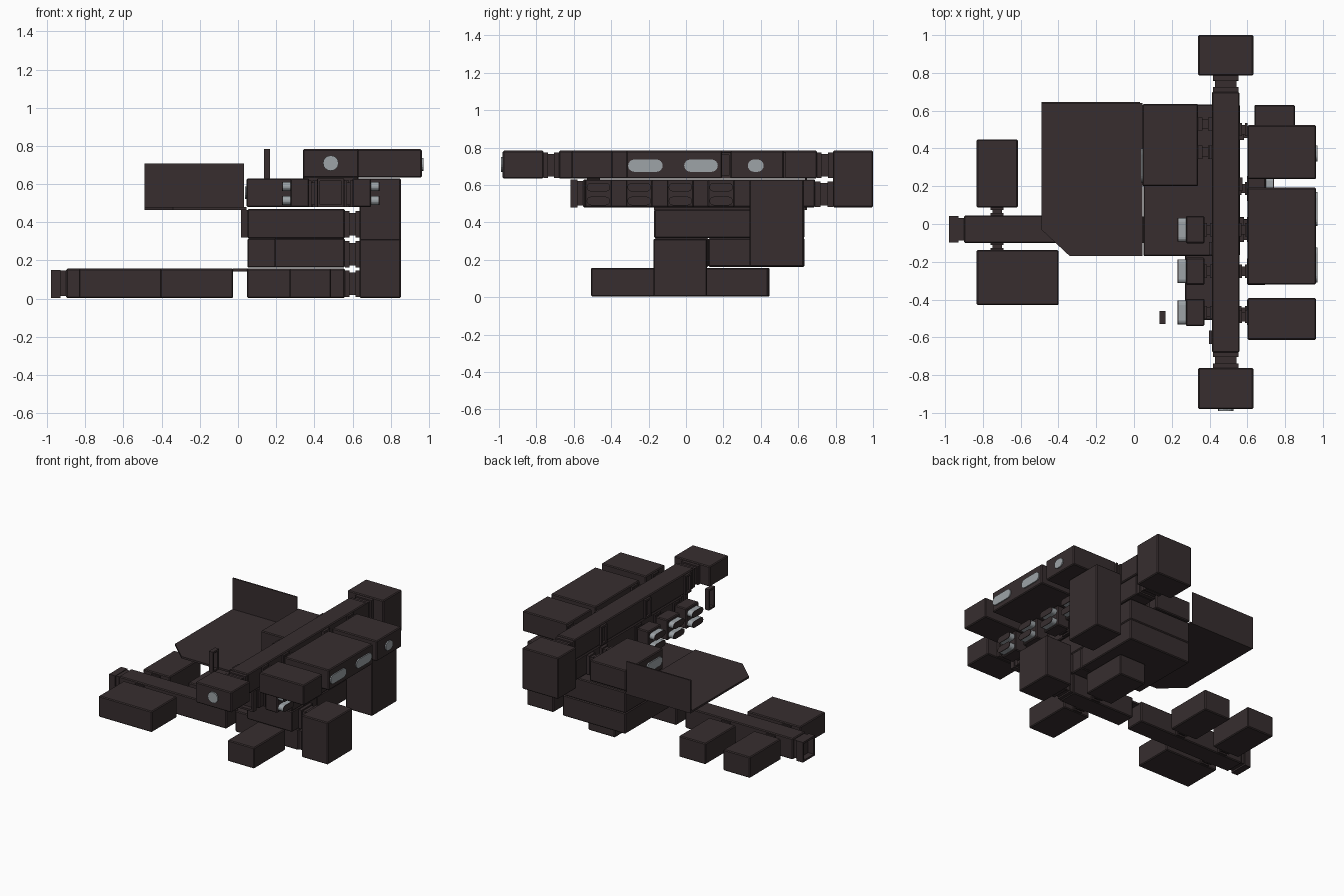
import bpy, bmesh, math

if "Cube" in bpy.data.objects:
    bpy.data.objects.remove(bpy.data.objects["Cube"])


def make_mat(name, col):
    m = bpy.data.materials.new(name)
    m.diffuse_color = (*col, 1)
    m.use_nodes = True
    m.node_tree.nodes["Principled BSDF"].inputs["Base Color"].default_value = m.diffuse_color
    return m


HULL = make_mat("dark hull", (0.038, 0.027, 0.028))
GLASS = make_mat("pale glass", (0.34, 0.37, 0.39))


def finish(name, bm, mat, bevel=0):
    bmesh.ops.recalc_face_normals(bm, faces=bm.faces)
    me = bpy.data.meshes.new(name)
    bm.to_mesh(me)
    bm.free()
    me.materials.append(mat)
    ob = bpy.data.objects.new(name, me)
    bpy.context.collection.objects.link(ob)
    if bevel:
        mod = ob.modifiers.new("edge", 'BEVEL')
        mod.width = bevel
        mod.segments = 1
    return ob


def add_box(bm, x0, x1, y0, y1, z0, z1):
    for v in bmesh.ops.create_cube(bm, size=1)["verts"]:
        v.co = (x1 if v.co.x > 0 else x0, y1 if v.co.y > 0 else y0, z1 if v.co.z > 0 else z0)


def boxes(name, *dims, bevel=0.006, mat=HULL):
    bm = bmesh.new()
    for d in dims:
        add_box(bm, *d)
    return finish(name, bm, mat, bevel)


def ring(name, axis, a, b, c, w, z0, z1, t=0.014):
    """Hollow door frame from a to b along the axis, centred on c across it."""
    parts = [(c - w / 2, c - w / 2 + t, z0, z1), (c + w / 2 - t, c + w / 2, z0, z1),
             (c - w / 2 + t, c + w / 2 - t, z0, z0 + t), (c - w / 2 + t, c + w / 2 - t, z1 - t, z1)]
    dims = [(a, b, p, q, r, s) if axis == 'x' else (p, q, a, b, r, s) for p, q, r, s in parts]
    return boxes(name, *dims, bevel=0)


def neck(name, axis, a, b, c, z0, w=0.07):
    """Airlock: two flanges with a slimmer tube between them."""
    e = (b - a) * 0.3
    dims = []
    for p, q, s in ((a, a + e, 0), (a + e, b - e, 0.01), (b - e, b, 0)):
        lo, hi = c - w / 2 + s, c + w / 2 - s
        z = (z0 + 0.006 + s, z0 + 0.144 - s)
        dims.append((p, q, lo, hi, *z) if axis == 'x' else (lo, hi, p, q, *z))
    return boxes(name, *dims, bevel=0)


def capsule(name, axis, a, b, c, z, w, h, mat):
    """Stadium outline extruded from a to b along the axis."""
    bm = bmesh.new()
    r, half = h / 2, (w - h) / 2
    pts = []
    for k in range(18):
        t = -math.pi / 2 + math.pi * (k if k < 9 else k - 1) / 8
        pts.append((c + (half if k < 9 else -half) + r * math.cos(t), z + r * math.sin(t)))
    vs = [bm.verts.new((a, u, v) if axis == 'x' else (u, a, v)) for u, v in pts]
    bmesh.ops.remove_doubles(bm, verts=vs, dist=1e-5)
    f = bm.faces.new(bm.verts[:])
    g = bmesh.ops.extrude_face_region(bm, geom=[f])
    d = (b - a, 0, 0) if axis == 'x' else (0, b - a, 0)
    bmesh.ops.translate(bm, vec=d, verts=[v for v in g["geom"] if isinstance(v, bmesh.types.BMVert)])
    return finish(name, bm, mat)


L0, L1, L2, L3, L4, L5 = 0.003, 0.157, 0.315, 0.475, 0.63, 0.783

# Upper level: long corridor, end rooms, side rooms
boxes("upper_corridor", (0.413, 0.558, -0.68, 0.70, L4 + .004, L5))
boxes("front_end_room", (0.34, 0.632, -0.98, -0.762, L4 + .004, L5))
boxes("back_end_room", (0.34, 0.632, 0.785, 1.0, L3 + .005, L5))
neck("front_airlock", 'y', -0.762, -0.68, 0.486, L4, 0.135)
neck("back_airlock", 'y', 0.70, 0.785, 0.486, L4, 0.135)
for i, (y0, y1) in enumerate(((-0.613, -0.392), (-0.32, 0.192), (0.237, 0.523))):
    boxes(f"upper_side_room_{i}", (0.60, 0.963, y0, y1, L4 + .004, L5))
for i, y in enumerate((-0.49, -0.25, 0.21, 0.5)):
    if y != 0.21:
        neck(f"upper_side_airlock_{i}", 'x', 0.558, 0.60, y, L4)
    else:
        ring("upper_spare_frame", 'x', 0.558, 0.575, y, 0.07, L4 + .005, L5 - .01)
for i, y in enumerate((-0.6, -0.13, 0.38)):
    ring(f"upper_left_frame_{i}", 'x', 0.398, 0.413, y, 0.07, L4 + .005, L5 - .01)

# Upper level windows
for i, (y, w) in enumerate(((-0.217, 0.185), (0.08, 0.18), (0.373, 0.085))):
    capsule(f"side_window_{i}", 'x', 0.963, 0.971, y, 0.703, w, 0.066, GLASS)
capsule("front_window", 'y', -0.989, -0.98, 0.486, 0.71, 0.081, 0.08, GLASS)

# Loose door frame
ring("loose_door_frame", 'x', 0.135, 0.167, -0.495, 0.07, L4, L5)

# Middle level: corridor with sleeping pods either side
boxes("middle_corridor", (0.413, 0.558, -0.55, 0.69, L3 + .005, L4))
neck("middle_back_airlock", 'y', 0.69, 0.785, 0.486, L3, 0.135)
boxes("middle_front_tube", (0.425, 0.547, -0.585, -0.55, L3 + .015, L4 - .01), bevel=0)
ring("middle_front_frame", 'y', -0.617, -0.58, 0.486, 0.14, L3 + .005, L4)
for i, y in enumerate((-0.468, -0.25, -0.03, 0.188)):
    for side, s in (("left", -1), ("right", 1)):
        if side == "left" and i == 3:
            continue
        X = lambda d: 0.486 + s * d
        lo, hi = sorted((X(0.113), X(0.212)))
        boxes(f"{side}_pod_room_{i}", (lo, hi, y - 0.072, y + 0.072, L3 + .005, L4))
        lo, hi = sorted((X(0.072), X(0.113)))
        neck(f"{side}_pod_airlock_{i}", 'x', lo, hi, y, L3)
        for j, z in enumerate((0.514, 0.588)):
            capsule(f"{side}_pod_glass_{i}_{j}", 'x', X(0.212), X(0.25), y, z, 0.126, 0.046, GLASS)
            capsule(f"{side}_pod_cap_{i}_{j}", 'x', X(0.25), X(0.255), y, z, 0.126, 0.046, HULL)

# Control room over the hall, looking on to the landing pad
boxes("control_room", (0.045, 0.34, 0.20, 0.635, L3 + .005, L4))
neck("control_room_airlock", 'x', 0.34, 0.413, 0.53, L3)
neck("control_room_side_airlock", 'x', 0.34, 0.413, 0.38, L3)
capsule("control_room_window", 'x', 0.036, 0.045, 0.31, 0.555, 0.18, 0.066, GLASS)

# Landing pad with one clipped corner and a back wall
bm = bmesh.new()
outline = ((-0.49, 0.64), (-0.49, -0.03), (-0.34, -0.17), (0.045, -0.17), (0.045, 0.64))
f = bm.faces.new([bm.verts.new((x, y, 0.465)) for x, y in outline])
g = bmesh.ops.extrude_face_region(bm, geom=[f])
bmesh.ops.translate(bm, vec=(0, 0, 0.014), verts=[v for v in g["geom"] if isinstance(v, bmesh.types.BMVert)])
finish("landing_pad", bm, HULL)
boxes("pad_back_wall", (-0.49, 0.032, 0.637, 0.647, 0.465, 0.707), bevel=0)

# Hall under the pad, two storeys
boxes("hall_upper", (0.05, 0.56, -0.17, 0.633, L2, L3 - .005))
boxes("hall_lower_front", (0.19, 0.56, -0.17, 0.12, L1 + .005, L2))
boxes("hall_lower_back", (0.05, 0.56, 0.12, 0.633, L1 + .005, L2))
ring("hall_side_frame", 'x', 0.015, 0.052, -0.03, 0.14, L2 + .005, L3 - .01)
neck("hall_airlock", 'x', 0.56, 0.638, -0.03, L1, 0.13)
neck("hall_back_airlock", 'x', 0.56, 0.638, 0.48, L2, 0.07)

# Towers on the right
boxes("front_tower", (0.637, 0.853, -0.175, 0.112, L0, L2 - .003))
boxes("back_tower", (0.637, 0.853, 0.34, 0.63, L1 + .006, L4))
neck("back_tower_airlock", 'x', 0.558, 0.638, 0.48, L3)

# Ground level: corridor, open archway, rooms
boxes("ground_corridor_left", (-0.90, -0.025, -0.1, 0.045, L0, L1))
boxes("ground_corridor_right", (0.047, 0.56, -0.1, 0.045, L0, L1))
boxes("archway_roof", (-0.03, 0.052, -0.07, 0.015, 0.142, L1), bevel=0)
boxes("ground_left_tube", (-0.935, -0.90, -0.088, 0.033, L0 + .012, L1 - .01), bevel=0)
ring("ground_left_frame", 'x', -0.98, -0.93, -0.028, 0.14, L0, L1 - .006)
neck("ground_tower_airlock", 'x', 0.56, 0.638, -0.028, L0, 0.13)
ground = (("left_front", -0.833, -0.40, -0.43, -0.138, -0.725),
          ("left_back", -0.833, -0.615, 0.087, 0.447, -0.725),
          ("middle_back", -0.467, -0.25, 0.087, 0.44, -0.36),
          ("right_front", 0.27, 0.487, -0.508, -0.142, 0.378),
          ("right_back", 0.27, 0.487, 0.087, 0.44, 0.378))
for name, x0, x1, y0, y1, cx in ground:
    boxes(f"ground_room_{name}", (x0, x1, y0, y1, L0, L1))
    a, b = (y1, -0.1) if y0 < 0 else (0.045, y0)
    neck(f"ground_airlock_{name}", 'y', a, b, cx, 0)
